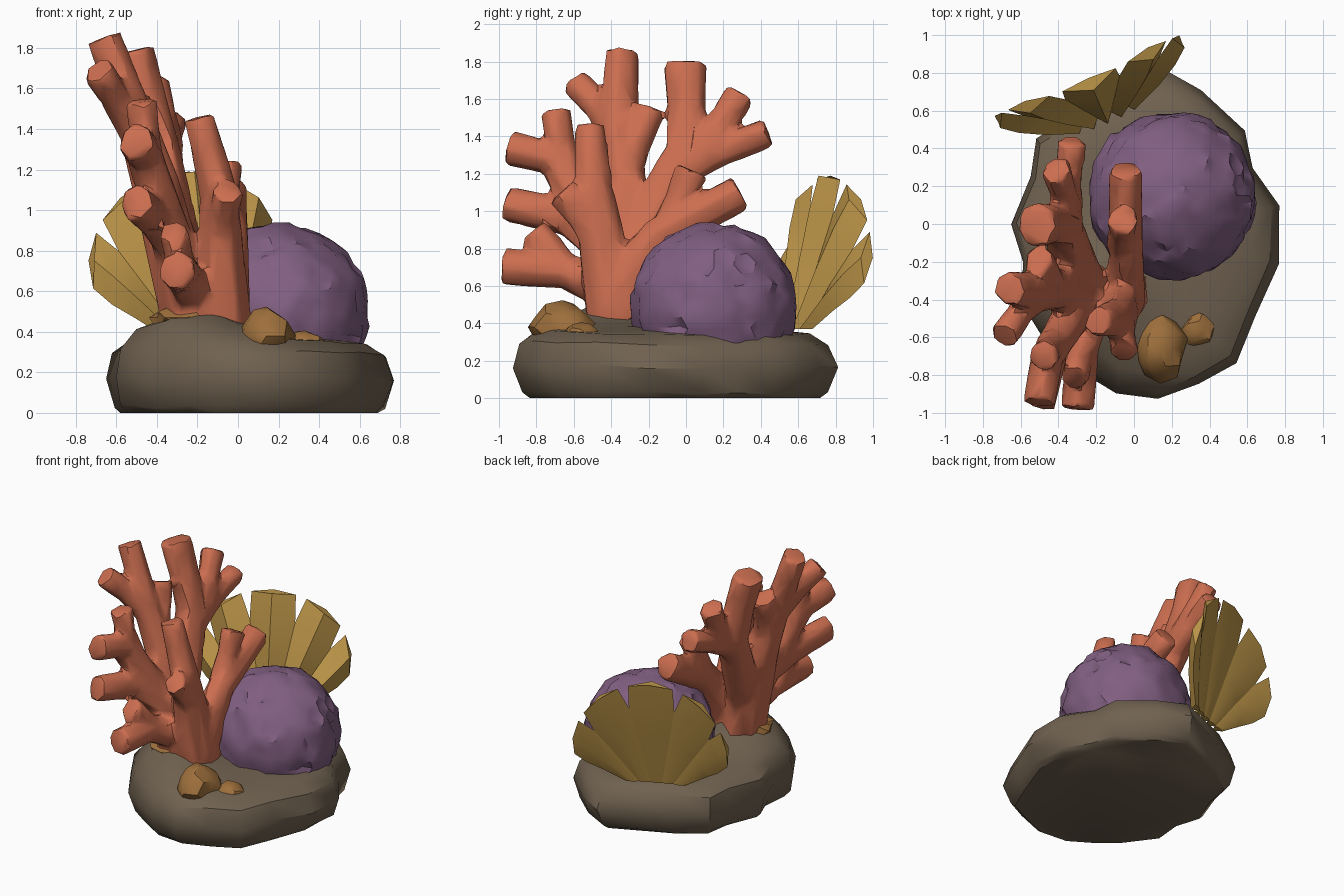
import bpy, bmesh, math
from mathutils import Vector, noise

if "Cube" in bpy.data.objects:
    bpy.data.objects.remove(bpy.data.objects["Cube"])


def material(name, rgb):
    mat = bpy.data.materials.new(name)
    mat.use_nodes = True
    mat.diffuse_color = (*rgb, 1)
    mat.node_tree.nodes["Principled BSDF"].inputs["Base Color"].default_value = (*rgb, 1)
    return mat


ROCK = material("rock brown", (0.16, 0.12, 0.08))
ORANGE = material("coral orange", (0.6, 0.155, 0.08))
PURPLE = material("coral purple", (0.22, 0.115, 0.22))
YELLOW = material("fan yellow", (0.52, 0.31, 0.068))
TAN = material("sponge tan", (0.34, 0.16, 0.045))


def finish(bm, name, mat, angle, fuse=False):
    """Turn a bmesh into a shaded, coloured object; fuse melts overlapping pieces together."""
    bmesh.ops.recalc_face_normals(bm, faces=bm.faces)
    mesh = bpy.data.meshes.new(name)
    bm.to_mesh(mesh)
    bm.free()
    obj = bpy.data.objects.new(name, mesh)
    bpy.context.collection.objects.link(obj)
    bpy.ops.object.select_all(action="DESELECT")
    obj.select_set(True)
    bpy.context.view_layer.objects.active = obj
    if fuse:
        remesh = obj.modifiers.new("fuse", "REMESH")
        remesh.mode = "VOXEL"
        remesh.voxel_size = 0.02
        soften = obj.modifiers.new("soften", "SMOOTH")
        soften.iterations = 4
        facet = obj.modifiers.new("facet", "DECIMATE")
        facet.ratio = 0.08
        for mod in (remesh, soften, facet):
            bpy.ops.object.modifier_apply(modifier=mod.name)
    obj.data.materials.clear()
    obj.data.materials.append(mat)
    bpy.ops.object.shade_smooth_by_angle(angle=math.radians(angle))


def loft(bm, rings):
    """Skin a list of point rings and cap both ends."""
    loops = [[bm.verts.new(p) for p in ring] for ring in rings]
    count = len(loops[0])
    for low, high in zip(loops, loops[1:]):
        for i in range(count):
            j = (i + 1) % count
            bm.faces.new((low[i], low[j], high[j], high[i]))
    bm.faces.new(loops[0])
    bm.faces.new(loops[-1])


def tube(bm, r_start, r_end, points, sides=7):
    """Branch that narrows in the middle and flares at a blunt tip."""
    pts = [Vector(p) for p in points]
    rings = []
    for i, p in enumerate(pts):
        tangent = (pts[min(i + 1, len(pts) - 1)] - pts[max(i - 1, 0)]).normalized()
        side = tangent.cross(Vector((1, 0, 0))).normalized()
        other = tangent.cross(side)
        t = i / (len(pts) - 1)
        radius = (r_start + (r_end - r_start) * t) * (1.04 - 0.14 * math.sin(math.pi * t))
        ring = []
        for k in range(sides):
            a = math.tau * k / sides
            wobble = 1 + 0.25 * noise.noise(p * 7 + Vector((k, 0, 0)))
            ring.append(p + (side * math.cos(a) + other * math.sin(a) * 0.9) * radius * wobble)
        rings.append(ring)
    loft(bm, rings)


def twig(bm, start, end):
    """Short side shoot, bowed a little upward at its middle."""
    middle = (Vector(start) + Vector(end)) / 2 + Vector((0, 0, 0.01))
    tube(bm, 0.1, 0.085, [start, middle, end])


def lump(name, mat, centre, size):
    """Noisy faceted ellipsoid."""
    bm = bmesh.new()
    bmesh.ops.create_icosphere(bm, subdivisions=2, radius=1)
    for v in bm.verts:
        d = v.co.normalized()
        d *= 1 + 0.3 * noise.noise(d * 2 + Vector(centre))
        v.co = Vector(c + s * q for c, s, q in zip(centre, size, d))
    finish(bm, name, mat, 35)


# Rock base: lobed outline lofted through height levels, raised under the branches
outline = [(0.15, 0.8), (0.36, 0.7), (0.58, 0.5), (0.62, 0.3), (0.76, 0.1), (0.75, -0.2),
           (0.64, -0.5), (0.54, -0.74), (0.34, -0.84), (0.13, -0.92), (-0.1, -0.9),
           (-0.26, -0.8), (-0.44, -0.65), (-0.61, -0.42), (-0.59, -0.2), (-0.65, 0),
           (-0.55, 0.25), (-0.52, 0.45), (-0.3, 0.6)]
levels = [(0.9, 0), (0.95, 0.03), (1, 0.17), (0.95, 0.29), (0.83, 0.345),
          (0.6, 0.36), (0.4, 0.37), (0.2, 0.37)]
mid = Vector((0.05, -0.05, 0))
bm = bmesh.new()
rings = []
for scale, z in levels:
    ring = []
    for x, y in outline:
        p = mid + (Vector((x, y, 0)) - mid) * scale
        p.z = z
        if z:
            bump = math.exp(-((p.x + 0.22) ** 2 + (p.y + 0.42) ** 2) / 0.09)
            p.z += 0.16 * bump * min(1, z * 3) ** 4
            p += noise.noise_vector(p * 4) * 0.025
        ring.append(p)
    rings.append(ring)
loft(bm, rings)
finish(bm, "rock_base", ROCK, 38)

# Round brain coral with shallow winding grooves
bm = bmesh.new()
bmesh.ops.create_icosphere(bm, subdivisions=4, radius=1)
for v in bm.verts:
    d = v.co.normalized()
    groove = abs(noise.noise(d * 3 + noise.noise_vector(d * 2)))
    dip = 0.03 * math.exp(-groove * 9)
    v.co = Vector((0.2, 0.15, 0.49)) + d * (0.45 - dip + 0.02 * noise.noise(d * 6))
finish(bm, "brain_coral", PURPLE, 32)

# Branching coral, main limbs: start radius, end radius, path
limbs = [
    (0.17, 0.09, [(-0.22, -0.37, 0.4), (-0.41, -0.33, 1.15), (-0.53, -0.36, 1.5),
                  (-0.66, -0.34, 1.85)]),
    (0.14, 0.11, [(-0.26, -0.34, 0.65), (-0.38, 0, 1.3), (-0.45, 0, 1.55), (-0.51, 0, 1.79)]),
    (0.12, 0.1, [(-0.28, -0.4, 0.72), (-0.46, -0.7, 1.27), (-0.5, -0.95, 1.34)]),
    (0.12, 0.09, [(-0.28, -0.42, 0.8), (-0.42, -0.64, 0.97), (-0.5, -0.96, 1.04)]),
    (0.12, 0.1, [(-0.2, -0.38, 0.56), (-0.27, -0.65, 0.68), (-0.3, -0.98, 0.7)]),
    (0.15, 0.08, [(-0.06, -0.38, 0.4), (-0.1, -0.5, 1.1), (-0.19, -0.52, 1.46)]),
    (0.14, 0.1, [(-0.05, -0.36, 0.55), (-0.04, -0.15, 0.87), (-0.05, 0.29, 1.1)]),
]
# Side shoots: start, end
shoots = [
    ((-0.52, -0.37, 1.42), (-0.69, -0.59, 1.69)),
    ((-0.41, -0.34, 1.12), (-0.5, -0.19, 1.55)),
    ((-0.36, -0.04, 1.22), (-0.33, 0.44, 1.42)),
    ((-0.35, 0.1, 1.3), (-0.41, 0.29, 1.63)),
    ((-0.44, -0.65, 1.2), (-0.48, -0.7, 1.54)),
    ((-0.28, -0.66, 0.68), (-0.31, -0.82, 0.89)),
    ((-0.07, -0.46, 0.85), (-0.05, -0.67, 1.1)),
    ((-0.06, -0.1, 0.9), (-0.06, 0.03, 1.22)),
]
bm = bmesh.new()
for limb in limbs:
    tube(bm, *limb)
for start, end in shoots:
    twig(bm, start, end)
finish(bm, "branch_coral", ORANGE, 40, fuse=True)

# Fan coral: pleated lobes, notched at the rim and curled back at the sides
FOOT = Vector((-0.15, 0.56, 0.37))
ACROSS = Vector((0.917, 0.4, 0))
BACK = Vector((-0.4, 0.917, 0))
SPREAD = 68
LOBES = 5


def fan_point(angle, reach, depth):
    a = math.radians(angle)
    radius = 0.82 - 0.2 * (angle / 60) ** 2
    u = (1 - reach) * 0.2 * angle / SPREAD + radius * reach * math.sin(a)
    h = radius * reach * math.cos(a)
    return FOOT + ACROSS * u + BACK * (0.24 * h + 0.42 * u * u + depth) + Vector((0, 0, h))


bm = bmesh.new()
half = SPREAD / LOBES
for n in range(LOBES):
    centre = -SPREAD + half * (2 * n + 1)
    rings = []
    for reach, width, thick in ((0, 1.1, 0.03), (0.45, 1, 0.04), (0.78, 1, 0.045), (1, 0.8, 0.035)):
        w = half * width
        rings.append([fan_point(centre - w, reach, 0.02), fan_point(centre, reach, -thick),
                      fan_point(centre + w, reach, 0.02), fan_point(centre, reach, thick)])
    loft(bm, rings)
finish(bm, "fan_coral", YELLOW, 40)

# Small sponges and the crust round the foot of the branches
lump("large_sponge", TAN, (0.14, -0.66, 0.38), (0.14, 0.17, 0.135))
lump("small_sponge", TAN, (0.33, -0.56, 0.34), (0.1, 0.09, 0.065))
lump("foot_crust", TAN, (-0.25, -0.4, 0.47), (0.18, 0.14, 0.06))
